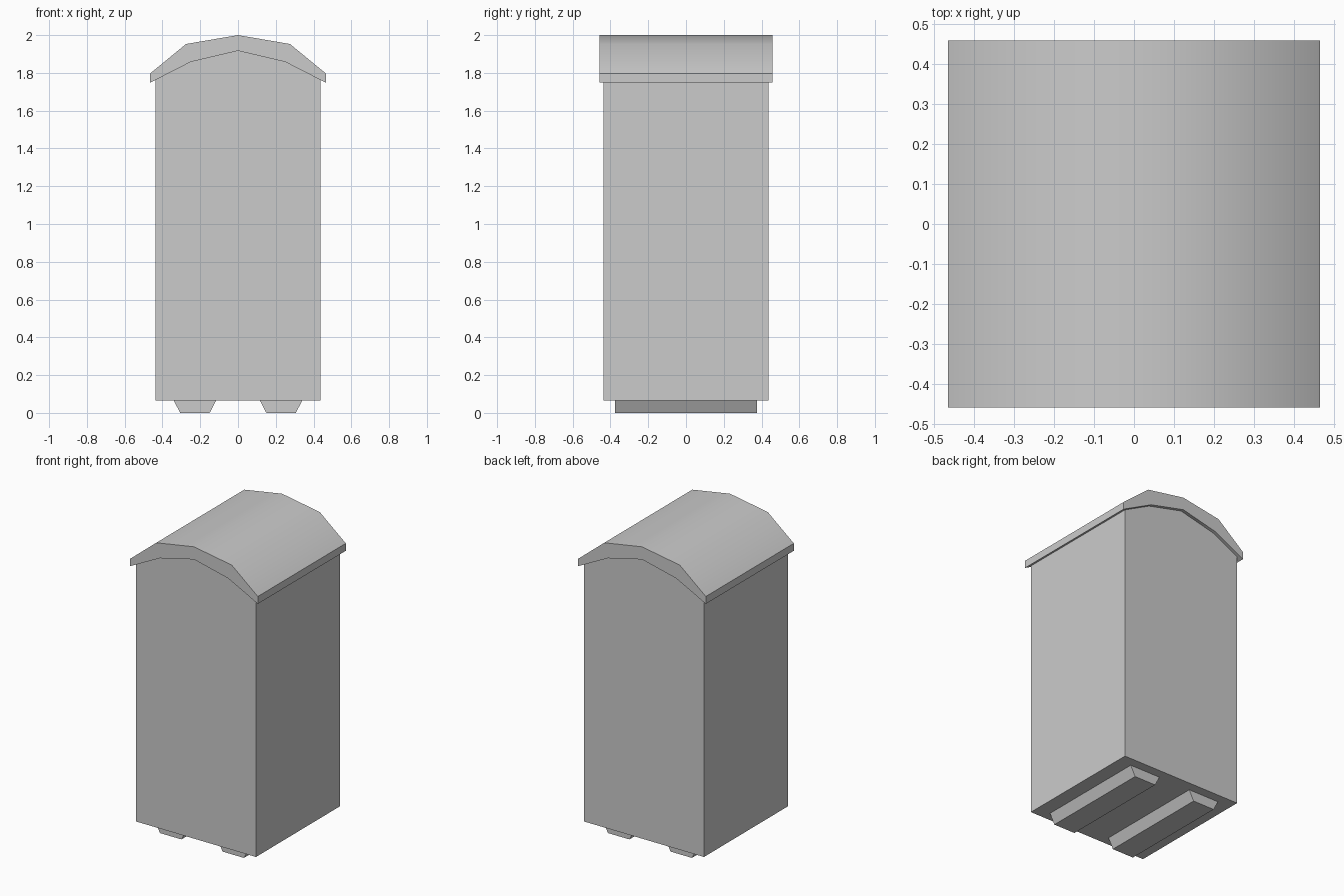
import bpy
import math

if "Cube" in bpy.data.objects:
    bpy.data.objects.remove(bpy.data.objects["Cube"])


def extrude_profile(name, points, y0, y1):
    """Solid prism from an (x, z) profile, listed counter-clockwise from the front."""
    n = len(points)
    verts = [(x, y, z) for y in (y0, y1) for x, z in points]
    faces = [list(range(n)), list(range(2 * n - 1, n - 1, -1))]
    faces += [(i, i + n, (i + 1) % n + n, (i + 1) % n) for i in range(n)]
    mesh = bpy.data.meshes.new(name)
    mesh.from_pydata(verts, [], faces)
    obj = bpy.data.objects.new(name, mesh)
    bpy.context.collection.objects.link(obj)
    return obj


def mirrored(right_half):
    """Full left-to-right outline from points running from x = 0 outwards."""
    return [(-x, z) for x, z in reversed(right_half) if x > 0] + right_half


W = 0.437           # half width of the cabin
FLOOR = 0.065

# Cabin body, its top following the arched roof underside
arch = mirrored([(0, 1.917), (0.25, 1.858), (W, 1.763)])
extrude_profile("cabin_body", [(-W, FLOOR), (W, FLOOR)] + arch[::-1], -W, W)

# Overhanging arched roof
under = mirrored([(0, 1.917), (0.25, 1.858), (0.465, 1.748)])
outer = mirrored([(0, 2.0), (0.275, 1.953), (0.465, 1.797)])
roof = extrude_profile("arched_roof", under + outer[::-1], -0.458, 0.458)
bpy.ops.object.select_all(action='DESELECT')
roof.select_set(True)
bpy.context.view_layer.objects.active = roof
bpy.ops.object.shade_smooth_by_angle(angle=math.radians(35))

# Two tapered skids under the floor
for name, cx in (("left_skid", -0.228), ("right_skid", 0.228)):
    skid = [(cx - 0.078, 0), (cx + 0.078, 0),
            (cx + 0.112, FLOOR), (cx - 0.112, FLOOR)]
    extrude_profile(name, skid, -0.375, 0.375)
